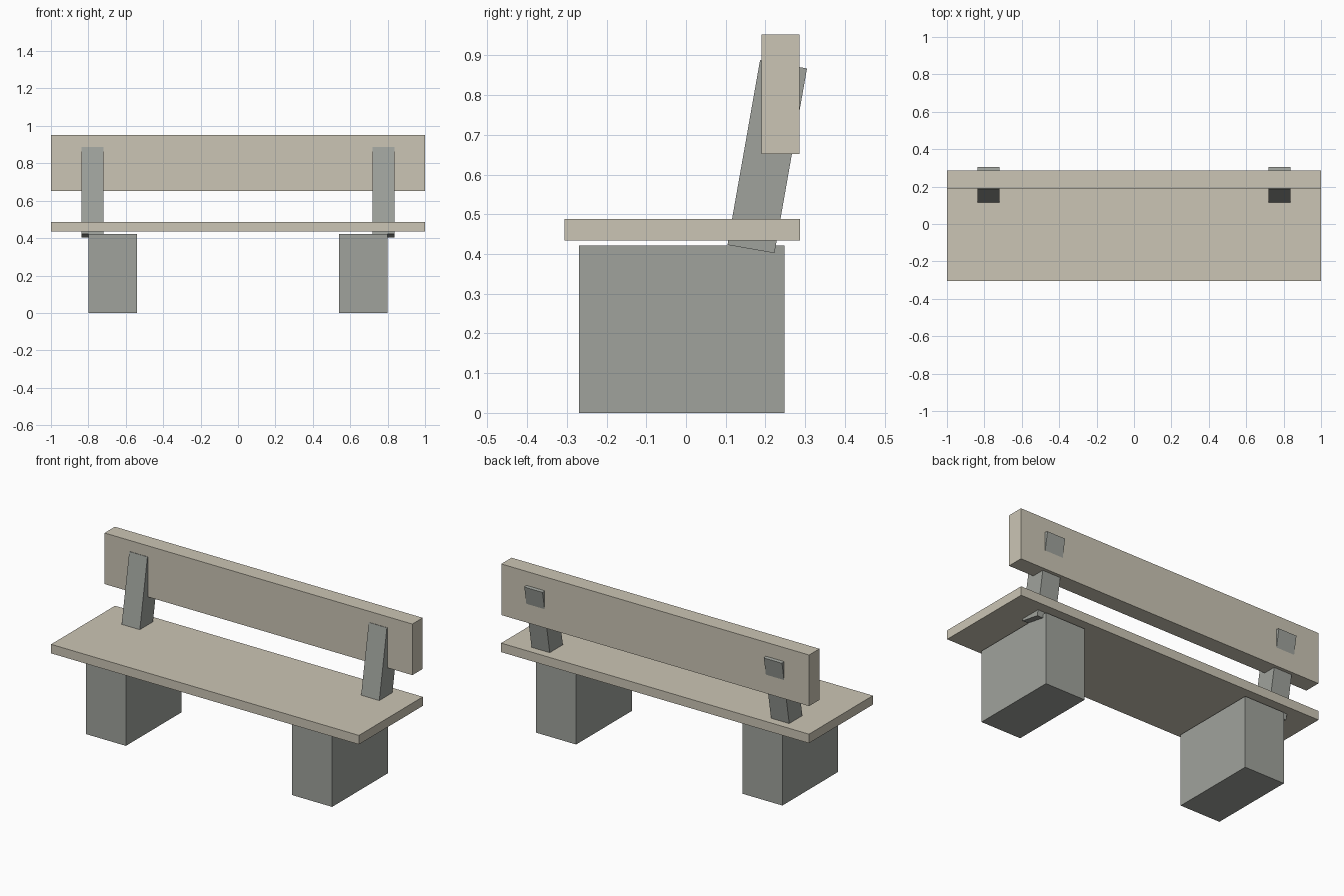
import bpy
from math import radians

if "Cube" in bpy.data.objects:
    bpy.data.objects.remove(bpy.data.objects["Cube"])


def material(name, color):
    mat = bpy.data.materials.new(name)
    mat.diffuse_color = (*color, 1)
    mat.use_nodes = True
    mat.node_tree.nodes["Principled BSDF"].inputs["Base Color"].default_value = mat.diffuse_color
    return mat


wood = material("pale_wood", (0.60, 0.56, 0.46))
stone = material("grey_stone", (0.35, 0.365, 0.335))


def box(name, center, size, mat, tilt=0):
    bpy.ops.mesh.primitive_cube_add(size=1, location=center,
                                    rotation=(radians(tilt), 0, 0))
    obj = bpy.context.object
    obj.name = name
    obj.scale = size
    obj.data.materials.append(mat)
    return obj


# Seat plank and upright back plank
box("seat", (0, -0.0095, 0.461), (2, 0.593, 0.053), wood)
box("backrest", (0, 0.238, 0.802), (2, 0.096, 0.30), wood)

# Block legs and leaning back posts on each side
for side, s in (("left", -1), ("right", 1)):
    box(f"{side}_leg", (s * 0.67, -0.0105, 0.211), (0.26, 0.517, 0.422), stone)
    box(f"{side}_back_post", (s * 0.778, 0.2045, 0.645), (0.118, 0.12, 0.472),
        stone, tilt=-10)
